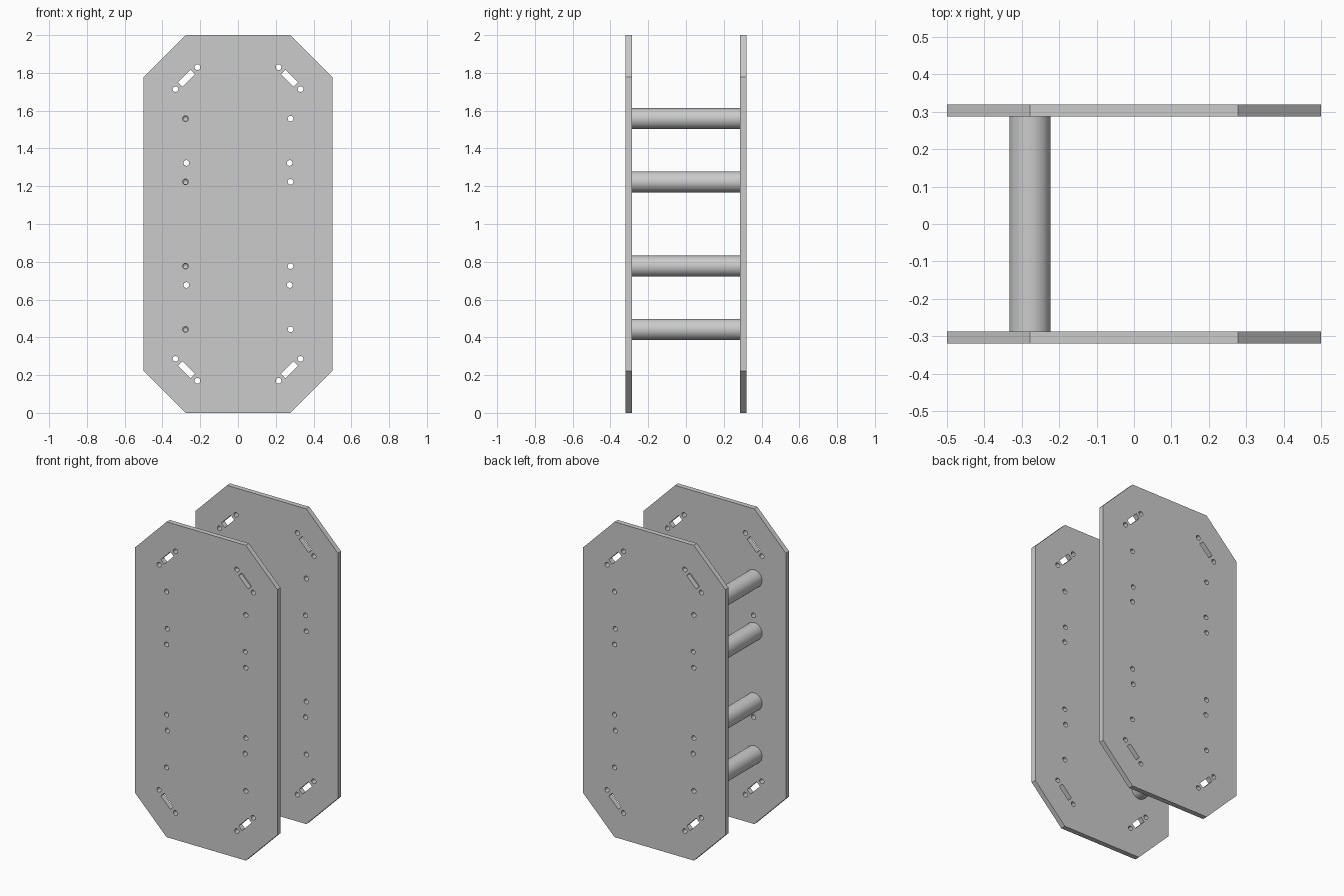
import bpy, bmesh, math
from mathutils import Vector

cube = bpy.data.objects.get("Cube")
if cube:
    bpy.data.objects.remove(cube)

grey = bpy.data.materials.new("plain grey")
grey.use_nodes = True
grey.diffuse_color = (0.6, 0.6, 0.6, 1)
grey.node_tree.nodes["Principled BSDF"].inputs["Base Color"].default_value = (0.6, 0.6, 0.6, 1)

PLATE_Y, THICK = 0.303, 0.032      # plate centre and thickness
HALF_W, HALF_H, CUT = 0.5, 1.0, 0.222
HOLE_R, HOLE_X = 0.015, 0.278
ROD_R = 0.055
ROD_HEIGHTS = (0.558, 0.223)       # measured from mid height, mirrored


def circle(cx, cy, r, n=24):
    return [(cx + r * math.cos(math.tau * i / n), cy + r * math.sin(math.tau * i / n))
            for i in range(n)]


def slot(cx, cy, sx, sy, length=0.095, width=0.033):
    """Rectangular slot parallel to the cut corner."""
    along = Vector((-sx, sy)).normalized()
    across = Vector((sx, sy)).normalized()
    return [Vector((cx, cy)) + along * a * length / 2 + across * b * width / 2
            for a, b in ((-1, -1), (1, -1), (1, 1), (-1, 1))]


def plate_loops():
    inner_w, inner_h = HALF_W - CUT, HALF_H - CUT
    loops = [[(-inner_w, -HALF_H), (inner_w, -HALF_H), (HALF_W, -inner_h), (HALF_W, inner_h),
              (inner_w, HALF_H), (-inner_w, HALF_H), (-HALF_W, inner_h), (-HALF_W, -inner_h)]]
    for sx in (-1, 1):
        for sy in (-1, 1):
            # corner slot with a hole at each end
            cx, cy = sx * 0.273, sy * 0.772
            loops.append(slot(cx, cy, sx, sy))
            for s in (-1, 1):
                loops.append(circle(cx - s * sx * 0.058, cy + s * sy * 0.058, HOLE_R))
            # rod screw holes and the extra hole between them
            for h in ROD_HEIGHTS:
                loops.append(circle(sx * HOLE_X, sy * h, HOLE_R))
            loops.append(circle(sx * 0.273, sy * 0.323, HOLE_R))
    return loops


def finish(obj):
    bpy.ops.object.select_all(action='DESELECT')
    obj.select_set(True)
    bpy.context.view_layer.objects.active = obj
    bpy.ops.object.shade_smooth_by_angle(angle=math.radians(35))


def make_plate(name, y):
    curve = bpy.data.curves.new(name + "_outline", 'CURVE')
    curve.dimensions = '2D'
    curve.fill_mode = 'BOTH'
    curve.extrude = THICK / 2
    for loop in plate_loops():
        spline = curve.splines.new('POLY')
        spline.points.add(len(loop) - 1)
        for point, co in zip(spline.points, loop):
            point.co = (co[0], co[1], 0, 1)
        spline.use_cyclic_u = True
    source = bpy.data.objects.new(name + "_outline", curve)
    bpy.context.collection.objects.link(source)
    bpy.context.view_layer.update()
    mesh = bpy.data.meshes.new_from_object(
        source.evaluated_get(bpy.context.evaluated_depsgraph_get()))
    bpy.data.objects.remove(source)
    # weld the faces to the rims
    bm = bmesh.new()
    bm.from_mesh(mesh)
    bmesh.ops.remove_doubles(bm, verts=bm.verts, dist=0.0001)
    bmesh.ops.recalc_face_normals(bm, faces=bm.faces)
    bm.to_mesh(mesh)
    bm.free()
    mesh.name = name
    mesh.materials.clear()
    mesh.materials.append(grey)
    obj = bpy.data.objects.new(name, mesh)
    obj.location = (0, y, HALF_H)
    obj.rotation_euler.x = math.pi / 2
    bpy.context.collection.objects.link(obj)
    finish(obj)


def make_rod(name, z):
    """Lathed rod with a drilled blind hole in each end."""
    end = PLATE_Y - THICK / 2
    half = [(0, end - 0.11), (HOLE_R * 0.8, end - 0.1), (HOLE_R * 0.8, end), (ROD_R, end)]
    profile = half + [(r, -y) for r, y in reversed(half)]
    bm = bmesh.new()
    verts = [bm.verts.new((r, y, 0)) for r, y in profile]
    edges = [bm.edges.new(pair) for pair in zip(verts, verts[1:])]
    bmesh.ops.spin(bm, geom=verts + edges, cent=(0, 0, 0), axis=(0, 1, 0),
                   angle=math.tau, steps=48)
    bmesh.ops.remove_doubles(bm, verts=bm.verts, dist=0.0001)
    bmesh.ops.recalc_face_normals(bm, faces=bm.faces)
    mesh = bpy.data.meshes.new(name)
    bm.to_mesh(mesh)
    bm.free()
    mesh.materials.append(grey)
    obj = bpy.data.objects.new(name, mesh)
    obj.location = (-HOLE_X, 0, z)
    bpy.context.collection.objects.link(obj)
    finish(obj)


# Two side plates
make_plate("front_plate", -PLATE_Y)
make_plate("back_plate", PLATE_Y)

# Four spacer rods along the right side
for side, s in (("upper", 1), ("lower", -1)):
    for place, h in zip(("outer", "inner"), ROD_HEIGHTS):
        make_rod(f"{side}_{place}_rod", HALF_H + s * h)
